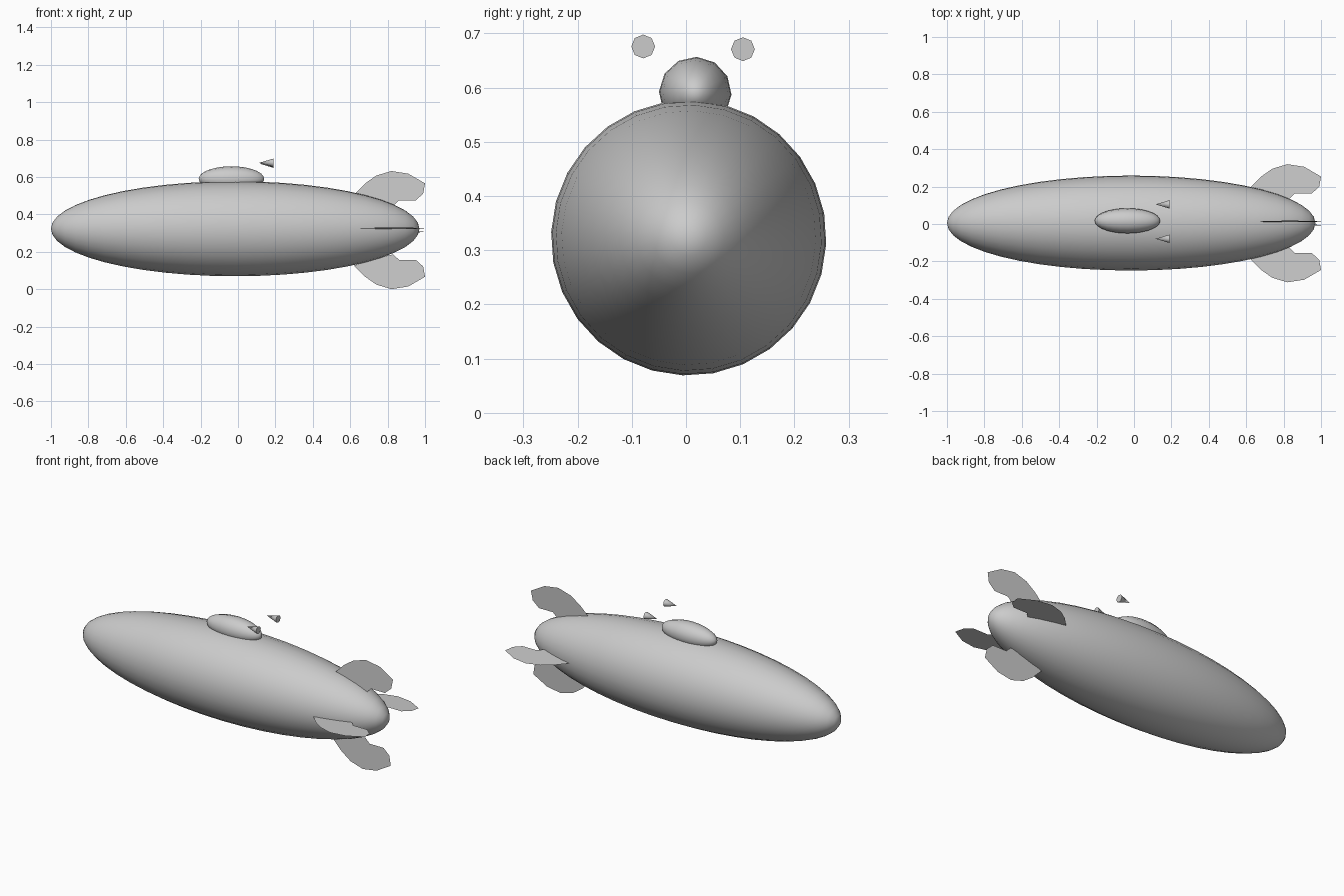
import bpy, math
from mathutils import Matrix, Vector

cube = bpy.data.objects.get("Cube")
if cube:
    bpy.data.objects.remove(cube)

grey = bpy.data.materials.new("light_grey")
grey.use_nodes = True
grey.diffuse_color = (0.6, 0.6, 0.6, 1)
grey.node_tree.nodes["Principled BSDF"].inputs["Base Color"].default_value = (0.6, 0.6, 0.6, 1)

ROLL = math.radians(-2.5)  # the whole craft leans slightly about its long axis


def finish(obj, name, smooth=60):
    obj.name = name
    obj.data.materials.append(grey)
    if smooth:
        bpy.ops.object.shade_smooth_by_angle(angle=math.radians(smooth))


def ellipsoid(name, centre, radii, segments, rings):
    # Poles lie along x, so the rings run around the hull
    bpy.ops.mesh.primitive_uv_sphere_add(segments=segments, ring_count=rings, radius=1)
    obj = bpy.context.object
    obj.data.transform(Matrix.Translation(centre)
                       @ Matrix.Rotation(ROLL, 4, 'X')
                       @ Matrix.Diagonal((*radii, 1))
                       @ Matrix.Rotation(math.pi / 2, 4, 'Y'))
    finish(obj, name)


# Hull and cabin
ellipsoid("hull", (-0.015, 0.005, 0.323), (0.985, 0.254, 0.254), 28, 24)
ellipsoid("cabin", (-0.035, 0.017, 0.59), (0.175, 0.067, 0.067), 12, 14)

# Engine cones beside the cabin, tips pointing forward along -x
for name, y, z in (("engine_cone_left", 0.105, 0.671), ("engine_cone_right", -0.079, 0.676)):
    bpy.ops.mesh.primitive_cone_add(vertices=8, radius1=0.022, radius2=0, depth=0.073,
                                    location=(0.152, y, z), rotation=(0, -math.pi / 2, 0))
    finish(bpy.context.object, name)

# Tail fins: one flat outline (distance along hull, distance from axis) turned four ways
outline = [(0.62, 0.19), (0.68, 0.25), (0.74, 0.292), (0.82, 0.316), (0.91, 0.302),
           (1.0, 0.25), (0.99, 0.195), (0.95, 0.159), (0.86, 0.159), (0.83, 0.13),
           (0.72, 0.155)]
axis = Vector((0, 0.004, 0.316))
for i, name in enumerate(("fin_top", "fin_front", "fin_bottom", "fin_back")):
    turn = Matrix.Translation(axis) @ Matrix.Rotation(i * math.pi / 2 + ROLL, 4, 'X')
    mesh = bpy.data.meshes.new(name)
    mesh.from_pydata([turn @ Vector((x, 0, r)) for x, r in outline], [],
                     [range(len(outline))])
    fin = bpy.data.objects.new(name, mesh)
    bpy.context.collection.objects.link(fin)
    finish(fin, name, smooth=0)
